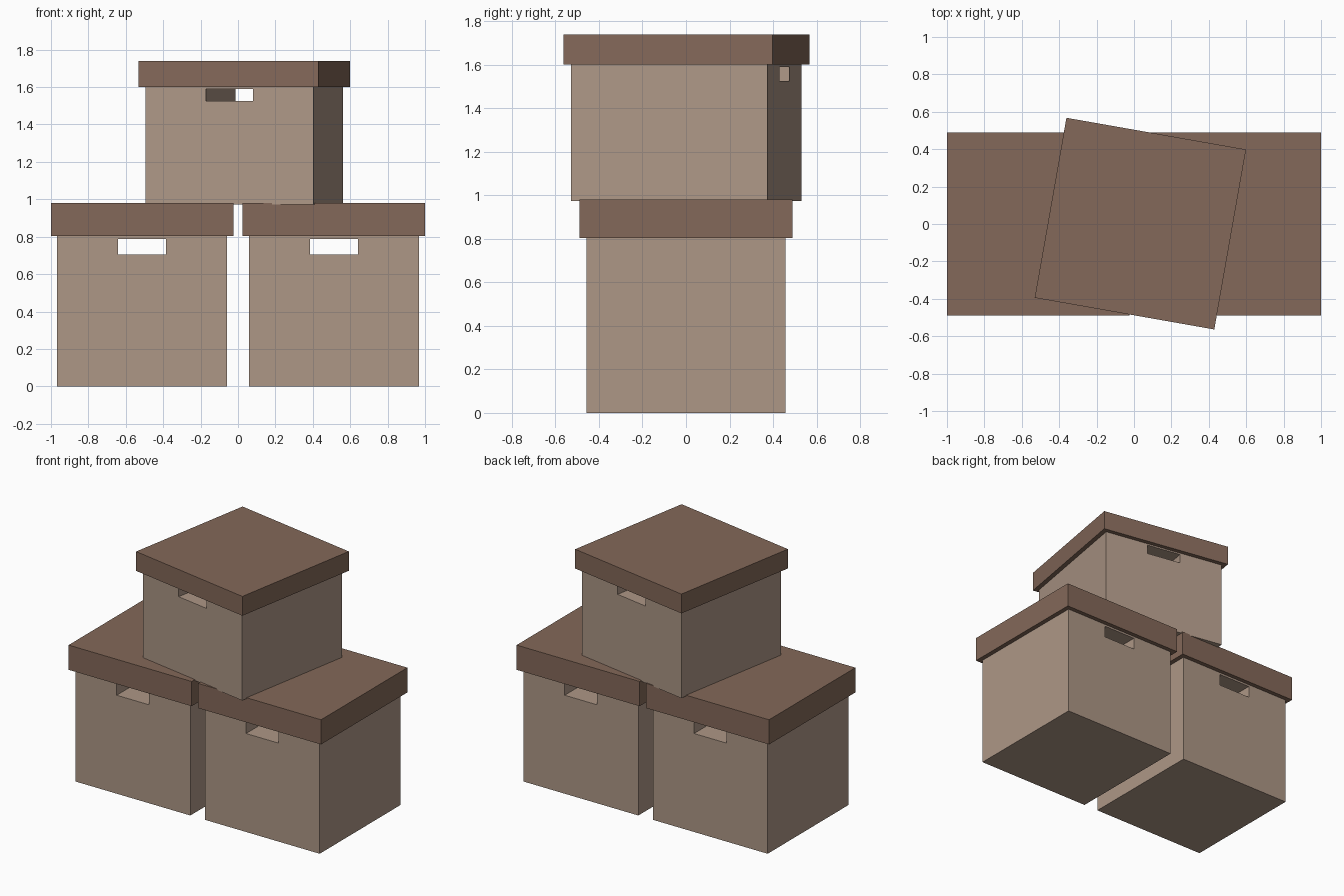
import bpy, math
from mathutils import Matrix

if "Cube" in bpy.data.objects:
    bpy.data.objects.remove(bpy.data.objects["Cube"])


def material(name, color):
    m = bpy.data.materials.new(name)
    m.diffuse_color = (*color, 1)
    m.use_nodes = True
    m.node_tree.nodes["Principled BSDF"].inputs["Base Color"].default_value = m.diffuse_color
    return m


card = material("cardboard", (0.42, 0.31, 0.24))
dark_card = material("lid_cardboard", (0.23, 0.14, 0.10))


def block(name, x, y, z, place, mat):
    """Box between the given (low, high) limits, moved by the placing matrix."""
    bpy.ops.mesh.primitive_cube_add(size=1)
    ob = bpy.context.object
    ob.name = name
    size = [b - a for a, b in (x, y, z)]
    mid = [(a + b) / 2 for a, b in (x, y, z)]
    ob.data.transform(place @ Matrix.Translation(mid) @ Matrix.Diagonal((*size, 1)))
    if mat:
        ob.data.materials.append(mat)
    return ob


def storage_box(name, loc, turn=0, height=1):
    place = (Matrix.Translation(loc) @ Matrix.Rotation(math.radians(turn), 4, 'Z')
             @ Matrix.Diagonal((1, 1, height, 1)))
    # body with a handle slot running front to back
    body = block(name + "_body", (-.455, .455), (-.4575, .4575), (0, .815), place, card)
    slot = block(name + "_slot_cutter", (-.128, .128), (-.7, .7), (.705, .789), place, card)
    cut = body.modifiers.new("handle_slot", 'BOOLEAN')
    cut.operation = 'DIFFERENCE'
    cut.solver = 'EXACT'
    cut.object = slot
    slot.hide_render = True
    slot.hide_set(True)
    # overhanging lid
    block(name + "_lid", (-.4875, .4875), (-.4885, .4885), (.803, .98), place, dark_card)


# two boxes side by side, a shorter turned one on top
storage_box("left_box", (-.5125, 0, 0))
storage_box("right_box", (.5125, 0, 0))
storage_box("top_box", (.034, .002, .973), -10, .782)
